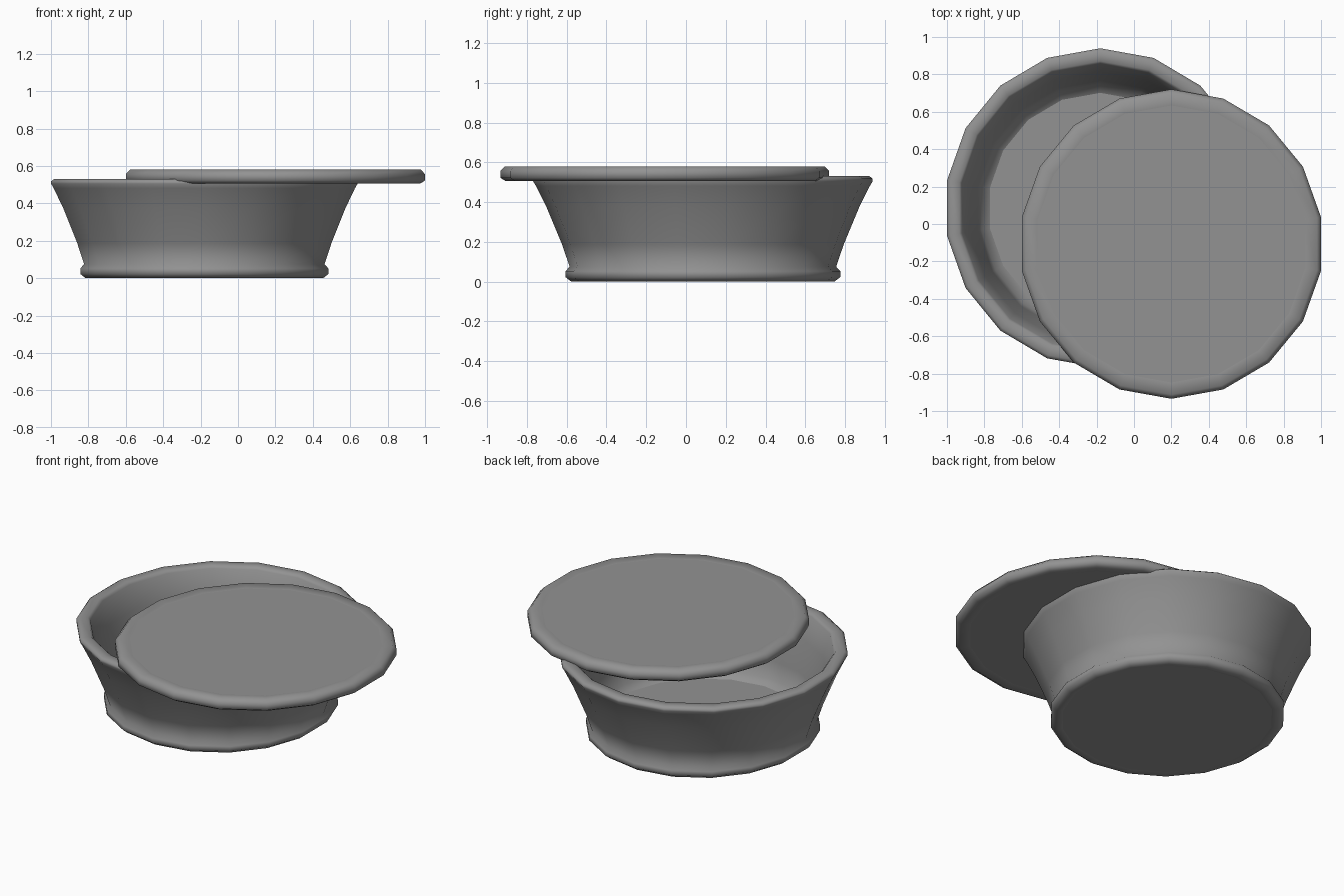
import bpy, bmesh, math

if "Cube" in bpy.data.objects:
    bpy.data.objects.remove(bpy.data.objects["Cube"])

SIDES = 18

grey = bpy.data.materials.new("plain grey")
grey.diffuse_color = (0.29, 0.29, 0.29, 1)
grey.use_nodes = True
grey.node_tree.nodes["Principled BSDF"].inputs["Base Color"].default_value = grey.diffuse_color


def lathe(name, profile, centre, y_scale):
    """Revolve an (r, z) profile and cap both ends with flat discs."""
    bm = bmesh.new()
    rings = []
    for r, z in profile:
        ring = []
        for k in range(SIDES):
            a = math.pi / 2 + 2 * math.pi * k / SIDES
            ring.append(bm.verts.new((r * math.cos(a), r * y_scale * math.sin(a), z)))
        rings.append(ring)
    for low, high in zip(rings, rings[1:]):
        for k in range(SIDES):
            n = (k + 1) % SIDES
            bm.faces.new((low[k], low[n], high[n], high[k])).smooth = True
    bm.faces.new(rings[0][::-1])   # flat underside disc
    bm.faces.new(rings[-1])        # flat upper disc
    bmesh.ops.recalc_face_normals(bm, faces=bm.faces)
    mesh = bpy.data.meshes.new(name)
    bm.to_mesh(mesh)
    bm.free()
    mesh.materials.append(grey)
    obj = bpy.data.objects.new(name, mesh)
    obj.location = (centre[0], centre[1], 0)
    bpy.context.collection.objects.link(obj)
    return obj


# Bowl: foot ring, flared outer wall, rim, inner wall, floor
lathe("bowl", [
    (0.605, 0.006), (0.645, 0.0), (0.673, 0.022), (0.673, 0.052), (0.653, 0.075),
    (0.69, 0.187), (0.766, 0.374), (0.818, 0.481), (0.832, 0.505), (0.832, 0.518),
    (0.815, 0.53), (0.765, 0.53), (0.751, 0.515),
    (0.712, 0.37), (0.664, 0.187), (0.647, 0.075), (0.60, 0.045),
], (-0.18, 0.085), 1.027)

# Lid: thick disc with rounded rim, slid sideways off the bowl
lathe("lid", [
    (0.727, 0.511), (0.785, 0.505), (0.812, 0.522), (0.812, 0.556),
    (0.79, 0.58), (0.727, 0.574),
], (0.2, -0.107), 1.019)
